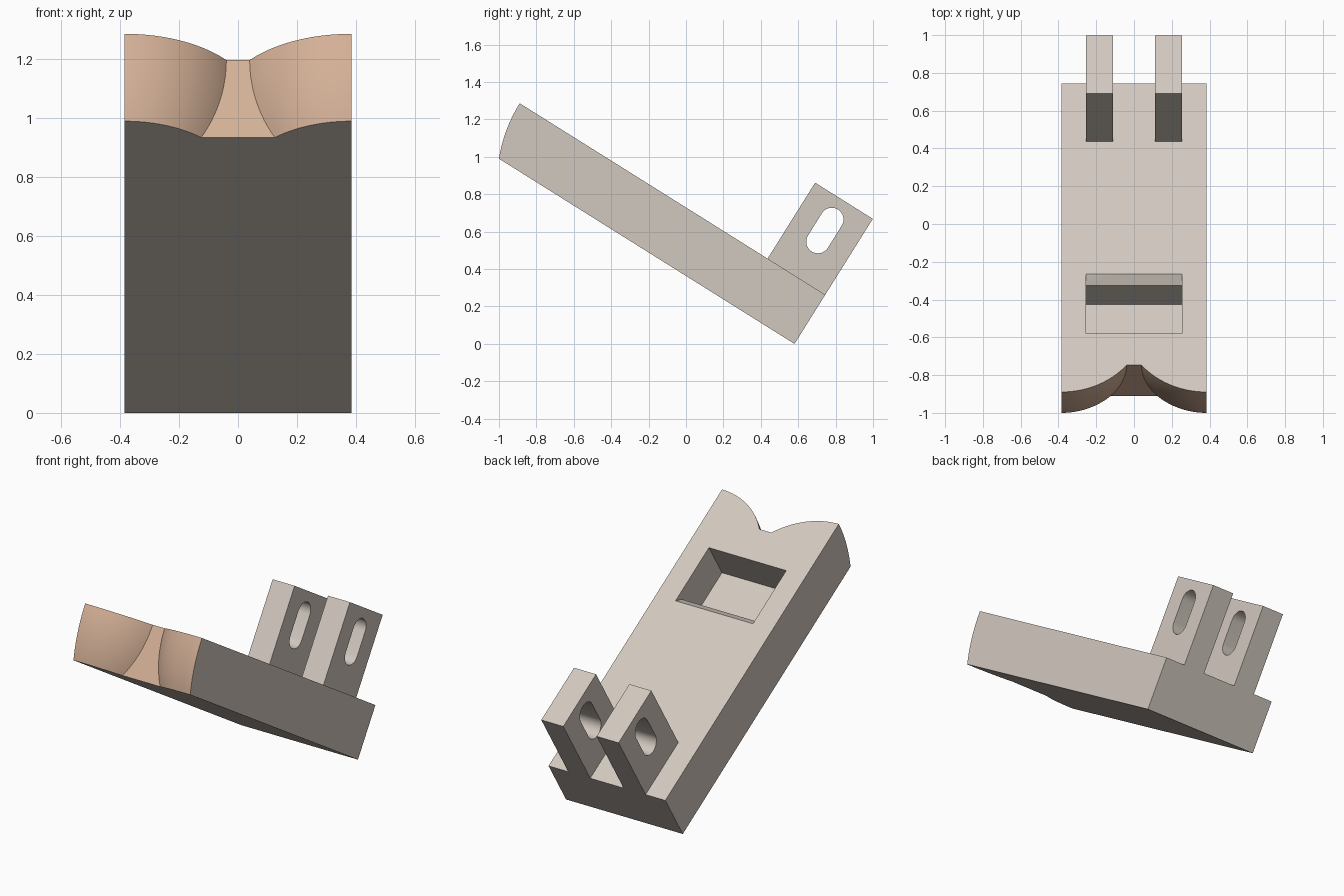
import bpy, bmesh, math

if "Cube" in bpy.data.objects:
    bpy.data.objects.remove(bpy.data.objects["Cube"])

# Tilted frame: u runs up the slab, v is its thickness direction
A = math.atan2(0.99, 1.58)
C, S = math.cos(A), math.sin(A)
HALF_W, THICK = 0.385, 0.31
TOP_U, FLAT_U = 1.928, 1.76     # lobe crest and notch floor
LOBE_R, CROWN_R = 0.439, 0.789  # lobe radius and its crowned profile radius


def place(x, u, v):
    return (x, 0.58 - u * C + v * S, u * S + v * C)


def material(name, rgb):
    m = bpy.data.materials.new(name)
    m.diffuse_color = (*rgb, 1)
    m.use_nodes = True
    m.node_tree.nodes["Principled BSDF"].inputs["Base Color"].default_value = m.diffuse_color
    return m


grey = material("warm_grey", (0.64, 0.58, 0.52))
salmon = material("salmon", (0.655, 0.434, 0.307))


def loft(name, rings, end_faces=()):
    """Closed solid through rings of (x, u, v); listed sides get colour 1."""
    bm = bmesh.new()
    rows = [[bm.verts.new(place(*p)) for p in r] for r in rings]
    n = len(rows[0])
    for a, b in zip(rows, rows[1:]):
        for i in range(n):
            j = (i + 1) % n
            f = bm.faces.new((a[i], a[j], b[j], b[i]))
            f.material_index = 1 if i in end_faces else 0
    bm.faces.new(rows[0])
    bm.faces.new(rows[-1])
    bmesh.ops.recalc_face_normals(bm, faces=bm.faces)
    me = bpy.data.meshes.new(name)
    bm.to_mesh(me)
    bm.free()
    me.materials.append(grey)
    if end_faces:
        me.materials.append(salmon)
    ob = bpy.data.objects.new(name, me)
    bpy.context.collection.objects.link(ob)
    return ob


def prism(name, profile, x0, x1):
    return loft(name, [[(x, u, v) for u, v in profile] for x in (x0, x1)])


def activate(ob):
    bpy.ops.object.select_all(action='DESELECT')
    ob.select_set(True)
    bpy.context.view_layer.objects.active = ob


def cut(ob, cutter):
    activate(ob)
    mod = ob.modifiers.new("cut", 'BOOLEAN')
    mod.operation, mod.solver, mod.object = 'DIFFERENCE', 'EXACT', cutter
    bpy.ops.object.modifier_apply(modifier=mod.name)
    bpy.data.objects.remove(cutter)


# Slab with two crowned lobes and a flat notch at the upper end
LEVELS, STEPS = 14, 20


def slab_ring(v):
    d = THICK - v
    r = LOBE_R - (CROWN_R - math.sqrt(CROWN_R ** 2 - d ** 2))
    centre_u = TOP_U - LOBE_R
    reach = math.acos((FLAT_U - centre_u) / r)
    arc = []
    for i in range(STEPS + 1):
        t = reach * i / STEPS
        arc.append((HALF_W - r * math.sin(t), centre_u + r * math.cos(t)))
    pts = arc + [(-x, u) for x, u in reversed(arc)]
    pts += [(-HALF_W, 0), (HALF_W, 0)]
    return [(x, u, v) for x, u in pts]


slab = loft("slab", [slab_ring(THICK * i / LEVELS) for i in range(LEVELS + 1)],
            range(2 * STEPS + 1))

# Rectangular pocket with a chamfered lower rim
U0, U1, DEPTH, CH = 1.192, 1.563, 0.232, 0.043
floor = THICK - DEPTH
pocket = [(U0 + CH, floor), (U1, floor), (U1, THICK + 0.1), (U0 - 0.1, THICK + 0.1),
          (U0 - 0.1, THICK + 0.1 - 1e-3), (U0, THICK)]
pocket[3:5] = [(U0 - 0.1, THICK + 0.1)]
pocket.append((U0 + CH, THICK - CH))
cut(slab, prism("pocket_cutter", pocket, -0.255, 0.255))

# Two upright tabs with rounded slots
SLOT_U, SLOT_V, SLOT_R, SLOT_H = 0.184, 0.60, 0.0625, 0.07
slot = []
for k in range(2):
    for i in range(17):
        t = math.pi * (k + i / 16)
        slot.append((SLOT_U + SLOT_R * math.cos(t),
                     SLOT_V + (SLOT_H if k == 0 else -SLOT_H) + SLOT_R * math.sin(t)))
tab = [(0, THICK), (0.364, THICK), (0.364, 0.789), (0, 0.789)]
parts = [slab]
for side, s in (("left", -1), ("right", 1)):
    ob = prism(side + "_tab", tab, s * 0.11, s * 0.255)
    cut(ob, prism("slot_cutter", slot, s * 0.05, s * 0.32))
    parts.append(ob)

for ob in parts:
    activate(ob)
    bpy.ops.object.shade_smooth_by_angle(angle=math.radians(25))
